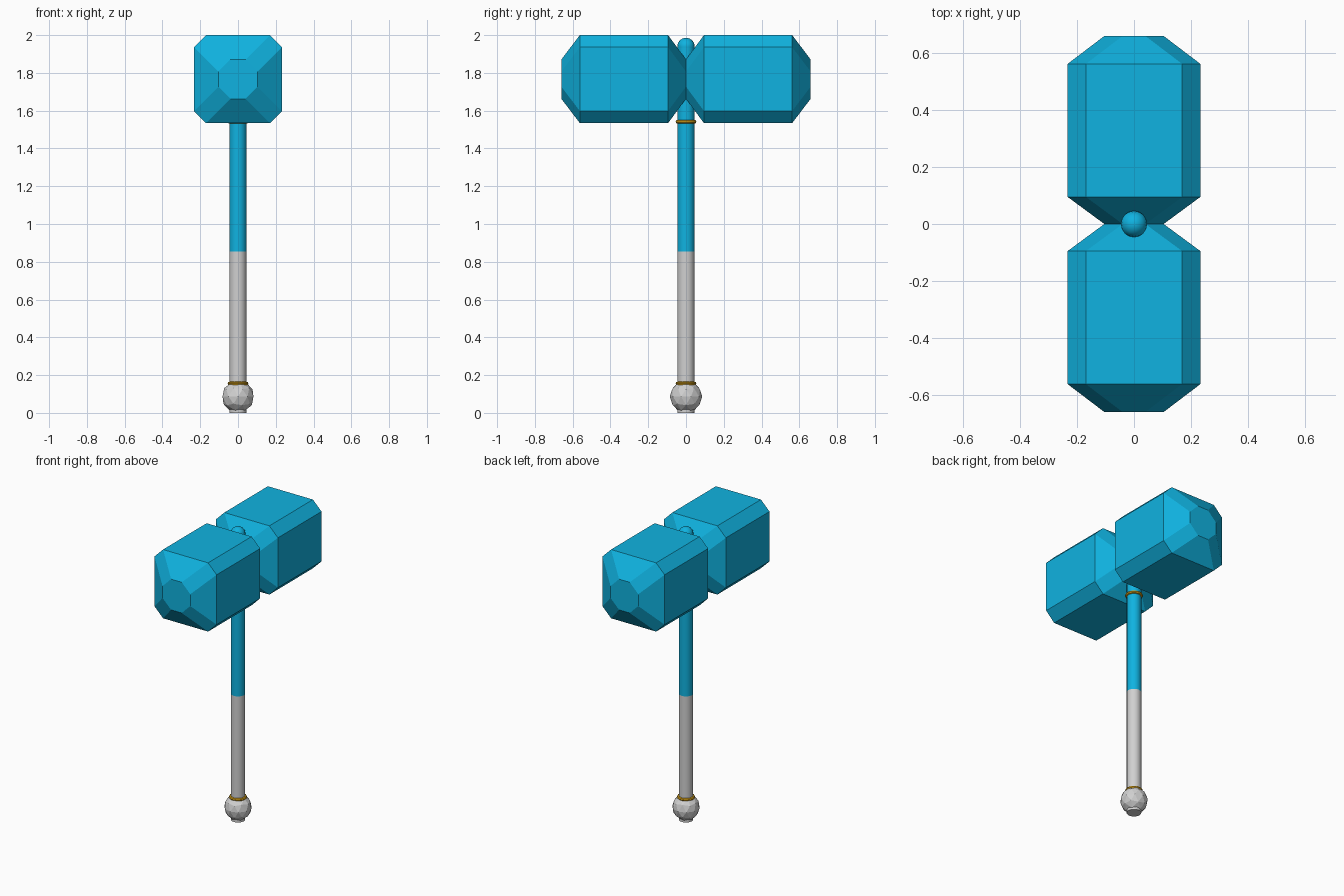
import bpy, bmesh, math

default = bpy.data.objects.get("Cube")
if default:
    bpy.data.objects.remove(default, do_unlink=True)


def material(name, rgb):
    m = bpy.data.materials.new(name)
    m.use_nodes = True
    m.diffuse_color = (*rgb, 1)
    m.node_tree.nodes["Principled BSDF"].inputs["Base Color"].default_value = (*rgb, 1)
    return m


blue = material("bright blue", (0.005, 0.45, 0.75))
grey = material("light grey", (0.63, 0.63, 0.63))
gold = material("gold", (0.70, 0.37, 0.01))


def finish(name, mat, smooth=False):
    ob = bpy.context.object
    ob.name = ob.data.name = name
    ob.data.materials.append(mat)
    if smooth:
        bpy.ops.object.shade_smooth_by_angle(angle=math.radians(40))
    return ob


def rod(name, bottom, top, mat):
    bpy.ops.mesh.primitive_cylinder_add(vertices=16, radius=0.045, depth=top - bottom,
                                        location=(0, 0, (bottom + top) / 2))
    finish(name, mat, True)


def ring(name, z):
    bpy.ops.mesh.primitive_torus_add(major_radius=0.045, minor_radius=0.01,
                                     major_segments=24, minor_segments=8,
                                     location=(0, 0, z))
    finish(name, gold, True)


def octagon(half, cut):
    a, b = half, half - cut
    return [(a, b), (b, a), (-b, a), (-a, b), (-a, -b), (-b, -a), (b, -a), (a, -b)]


def head_block(name, side):
    # Chamfered block that tapers at both ends
    centre_z = 1.767
    bm = bmesh.new()
    loops = []
    for y, half in ((0, 0.104), (0.095, 0.233), (0.562, 0.233), (0.66, 0.104)):
        loops.append([bm.verts.new((x, side * y, centre_z + z))
                      for x, z in octagon(half, 0.064)])
    for a, b in zip(loops, loops[1:]):
        for i in range(8):
            j = (i + 1) % 8
            bm.faces.new((a[i], a[j], b[j], b[i]))
    bm.faces.new(loops[0])
    bm.faces.new(loops[-1])
    bmesh.ops.recalc_face_normals(bm, faces=bm.faces)
    mesh = bpy.data.meshes.new(name)
    bm.to_mesh(mesh)
    bm.free()
    mesh.materials.append(blue)
    bpy.context.collection.objects.link(bpy.data.objects.new(name, mesh))


# Handle
rod("grip", 0, 0.855, grey)
rod("upper_shaft", 0.855, 1.94, blue)
bpy.ops.mesh.primitive_uv_sphere_add(segments=16, ring_count=8, radius=0.046,
                                     location=(0, 0, 1.94))
finish("shaft_tip", blue, True)

# Faceted pommel
bpy.ops.mesh.primitive_ico_sphere_add(subdivisions=2, radius=0.086, location=(0, 0, 0.086))
finish("pommel", grey)

# Collars
ring("lower_collar", 0.155)
ring("upper_collar", 1.541)

# Hammer head
head_block("front_head", -1)
head_block("back_head", 1)
